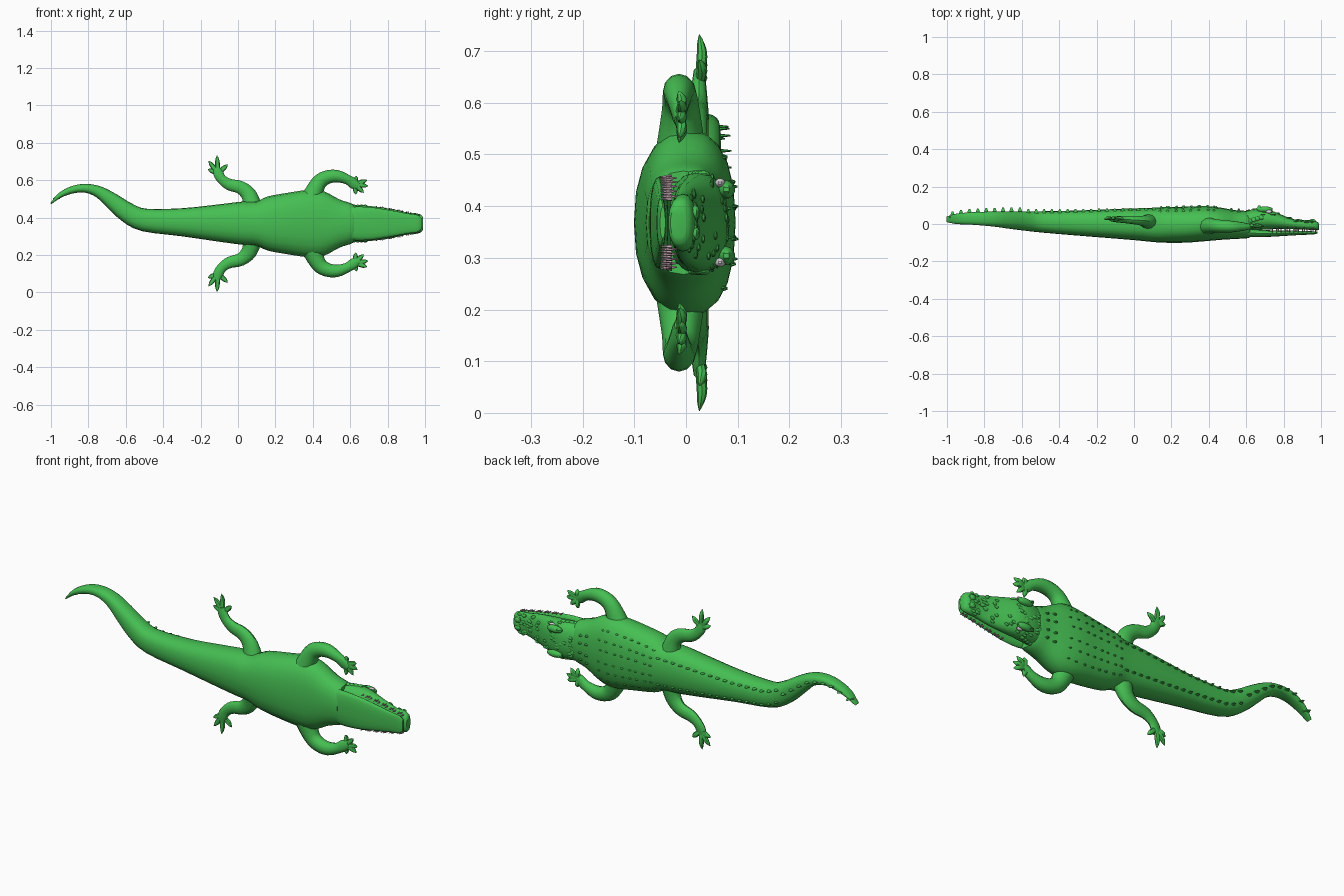
import bpy, bmesh, math, random
from mathutils import Matrix, Vector

cube = bpy.data.objects.get("Cube")
if cube:
    bpy.data.objects.remove(cube)
random.seed(4)
MID = 0.368      # lateral centre line
POW = 2.4        # roundness of body sections


def material(name, rgb):
    m = bpy.data.materials.new(name)
    m.use_nodes = True
    m.diffuse_color = (*rgb, 1)
    bsdf = m.node_tree.nodes["Principled BSDF"]
    bsdf.inputs["Base Color"].default_value = (*rgb, 1)
    bsdf.inputs["Roughness"].default_value = 0.7
    return m


GREEN = material("reptile green", (0.06, 0.52, 0.085))
TOOTH = material("tooth pink grey", (0.6, 0.42, 0.48))
EYE = material("eye pale grey", (0.65, 0.62, 0.65))


def finish(name, bm, mat, angle=40):
    bmesh.ops.recalc_face_normals(bm, faces=bm.faces)
    me = bpy.data.meshes.new(name)
    bm.to_mesh(me)
    bm.free()
    me.materials.append(mat)
    ob = bpy.data.objects.new(name, me)
    bpy.context.collection.objects.link(ob)
    bpy.ops.object.select_all(action="DESELECT")
    ob.select_set(True)
    bpy.context.view_layer.objects.active = ob
    bpy.ops.object.shade_smooth_by_angle(angle=math.radians(angle))
    return ob


def spline(rows, steps):
    """Catmull-Rom through tuples of any length."""
    v = [Vector(r) for r in rows]
    out = []
    for i in range(len(v) - 1):
        a, b, c, d = v[max(i - 1, 0)], v[i], v[i + 1], v[min(i + 2, len(v) - 1)]
        for k in range(steps):
            t = k / steps
            out.append(b + (c - a) * t / 2 + (a * 2 - b * 5 + c * 4 - d) * t * t / 2
                       + (b * 3 - a - c * 3 + d) * t ** 3 / 2)
    return out + [v[-1]]


def loft(bm, rows, steps=3, sides=18, power=POW):
    """Rows: x, lateral z, lowest y, highest y, half width. Sections follow the path."""
    st = spline(rows, steps)
    rings = []
    for i, (x, z, lo, hi, w) in enumerate(st):
        a, b = st[max(i - 1, 0)], st[min(i + 1, len(st) - 1)]
        t = Vector((b[0] - a[0], b[1] - a[1])).normalized()
        ring = []
        for k in range(sides):
            ang = math.tau * k / sides
            c, s = math.cos(ang), math.sin(ang)
            u = math.copysign(abs(c) ** (2 / power), c) * w
            h = math.copysign(abs(s) ** (2 / power), s) * (hi - lo) / 2
            ring.append(bm.verts.new((x - t.y * u, (hi + lo) / 2 + h, z + t.x * u)))
        rings.append(ring)
    for p, q in zip(rings, rings[1:]):
        for k in range(sides):
            n = (k + 1) % sides
            bm.faces.new((p[k], p[n], q[n], q[k]))
    bm.faces.new(rings[0])
    bm.faces.new(rings[-1])


def cone(bm, pos, size, up=1):
    """Small pointed scale or tooth rising along y; size = length, width, height."""
    l, w, h = size
    mat = (Matrix.Translation(pos) @ Matrix.Diagonal((l, h * up, w, 1))
           @ Matrix.Rotation(-math.pi / 2, 4, "X"))
    bmesh.ops.create_cone(bm, cap_ends=True, segments=6, radius1=0.5, radius2=0.12,
                          depth=1, matrix=mat)


def blob(bm, pos, size):
    bmesh.ops.create_uvsphere(bm, u_segments=10, v_segments=7, radius=1,
                              matrix=Matrix.Translation(pos) @ Matrix.Diagonal((*size, 1)))


# Trunk and curled tail
trunk = [
    (-1, .475, .01, .04, .004), (-.95, .52, 0, .055, .014), (-.88, .55, -.003, .062, .02),
    (-.81, .556, -.008, .065, .024), (-.74, .535, -.015, .067, .032),
    (-.67, .486, -.025, .068, .044), (-.59, .426, -.035, .068, .054),
    (-.5, .387, -.045, .068, .061), (-.3, .375, -.062, .072, .075),
    (-.1, .371, -.078, .08, .1), (.02, .37, -.088, .084, .115), (.1, .368, -.096, .087, .12),
    (.16, MID, -.1, .09, .145), (.27, MID, -.1, .092, .165), (.38, MID, -.092, .096, .18),
    (.46, MID, -.085, .088, .172), (.54, MID, -.08, .074, .13), (.6, MID, -.077, .07, .11),
    (.62, MID, -.072, .062, .1)]
bm = bmesh.new()
loft(bm, trunk, sides=20)
finish("body_and_tail", bm, GREEN)

# Skull with snout, and lower jaw
skull = [(.57, MID, -.04, .06, .09), (.64, MID, -.035, .08, .097), (.71, MID, -.03, .08, .093),
         (.77, MID, -.028, .058, .086), (.84, MID, -.028, .03, .074), (.91, MID, -.03, .016, .058),
         (.95, MID, -.032, .02, .055), (.98, MID, -.034, .012, .046), (.99, MID, -.03, 0, .03)]
jaw = [(.57, MID, -.07, -.01, .08), (.63, MID, -.071, -.025, .09), (.72, MID, -.069, -.033, .086),
       (.82, MID, -.063, -.034, .07), (.91, MID, -.058, -.037, .053), (.96, MID, -.056, -.039, .046),
       (.98, MID, -.05, -.04, .03)]
bm = bmesh.new()
loft(bm, skull)
finish("skull_and_snout", bm, GREEN)
bm = bmesh.new()
loft(bm, jaw)
finish("lower_jaw", bm, GREEN)


def surface(rows, x, f):
    """Point on the back at x, f = lateral fraction from -1 to 1."""
    for a, b in zip(rows, rows[1:]):
        if a[0] <= x <= b[0]:
            _, z, lo, hi, w = Vector(a).lerp(Vector(b), (x - a[0]) / (b[0] - a[0]))
            rise = (1 - abs(f) ** POW) ** (1 / POW)
            return Vector((x, (hi + lo) / 2 + (hi - lo) / 2 * rise, z + f * w))


# Tail crest: one row at the tip, splitting in two toward the hips
bm = bmesh.new()
for i in range(9):
    x = -.97 + i * .045
    cone(bm, surface(trunk, x, 0), (.042, .012, .034 + i * .001))
for f in (-.55, .55):
    for i in range(17):
        x = -.565 + i * .042
        cone(bm, surface(trunk, x, f), (.038, .012, .036 - i * .001))
finish("tail_crest", bm, GREEN, 25)

# Rows of back scales
bm = bmesh.new()
for f in (-.72, -.45, -.18, .18, .45, .72):
    for i in range(8):
        x = .14 + i * .042 + random.uniform(-.008, .008)
        cone(bm, surface(trunk, x, f), (.026, .012, .014), 1)
for f in (-.5, -.2, .2, .5):
    for x in (.52, .56):
        cone(bm, surface(trunk, x, f), (.03, .018, .02))
finish("back_scales", bm, GREEN, 25)

# Head scales, brows and nostrils
bm = bmesh.new()
for i in range(70):
    p = surface(skull, random.uniform(.6, .96), random.uniform(-.93, .93))
    blob(bm, p, (.012, .004, .008))
for s in (-1, 1):
    blob(bm, (.7, .078, MID + s * .064), (.045, .017, .018))
    cone(bm, (.67, .09, MID + s * .07), (.04, .014, .02))
    blob(bm, (.955, .017, MID + s * .02), (.018, .01, .014))
    for i in range(5):
        blob(bm, (.6 + i * .02, .01 + i * .006, MID + s * .094), (.014, .012, .007))
finish("head_scales", bm, GREEN)

bm = bmesh.new()
for s in (-1, 1):
    blob(bm, (.722, .066, MID + s * .077), (.017, .01, .009))
finish("eyes", bm, EYE)

# Teeth along both jaw edges
bm = bmesh.new()
for s in (-1, 1):
    for i in range(11):
        t = i / 10
        x = .74 + t * .23
        z = MID + s * (.089 - .043 * t ** 1.2)
        cone(bm, (x, -.038, z), (.009, .009, .022), -1)
        if i % 2:
            cone(bm, (x + .01, -.028, z), (.009, .009, .022))
finish("teeth", bm, TOOTH)


def limb(name, s, path, toes, palm, rise):
    """path: x, sideways distance, y, radius, y-thickness; toes: tips as x, sideways."""
    bm = bmesh.new()
    loft(bm, [(x, MID + s * d, y - th, y + th, r) for x, d, y, r, th in path],
         sides=12, power=2)
    for x, d in toes:
        # Each toe swells at the knuckle and ends in a claw
        pts = []
        for t, r in ((0, .011), (.55, .013), (.82, .009), (1, .001)):
            px, pd = palm[0] + (x - palm[0]) * t, palm[1] + (d - palm[1]) * t
            y = rise + .006 * math.sin(t * 3)
            pts.append((px, MID + s * pd, y - r * .8, y + r * .8, r))
        loft(bm, pts, steps=2, sides=8, power=2)
    finish(name, bm, GREEN)


front_path = [(.39, .13, -.01, .055, .05), (.43, .215, -.01, .042, .037), (.475, .247, -.012, .037, .033),
              (.53, .253, -.014, .033, .03), (.585, .235, -.014, .026, .022),
              (.62, .212, -.014, .028, .014), (.645, .197, -.014, .016, .008)]
front_toes = [(.633, .255), (.69, .232), (.695, .2), (.672, .165), (.63, .155)]
hind_path = [(.08, .08, .01, .05, .045), (.06, .15, .015, .042, .03), (.015, .192, .02, .035, .024),
             (-.045, .208, .024, .031, .02), (-.085, .235, .025, .026, .017),
             (-.105, .267, .025, .027, .014), (-.112, .295, .025, .02, .01)]
hind_toes = [(-.16, .29), (-.157, .335), (-.112, .364), (-.055, .315)]
for s, side in ((1, "upper"), (-1, "lower")):
    limb(side + "_front_leg", s, front_path, front_toes, (.625, .21), -.014)
    limb(side + "_hind_leg", s, hind_path, hind_toes, (-.107, .268), .025)
